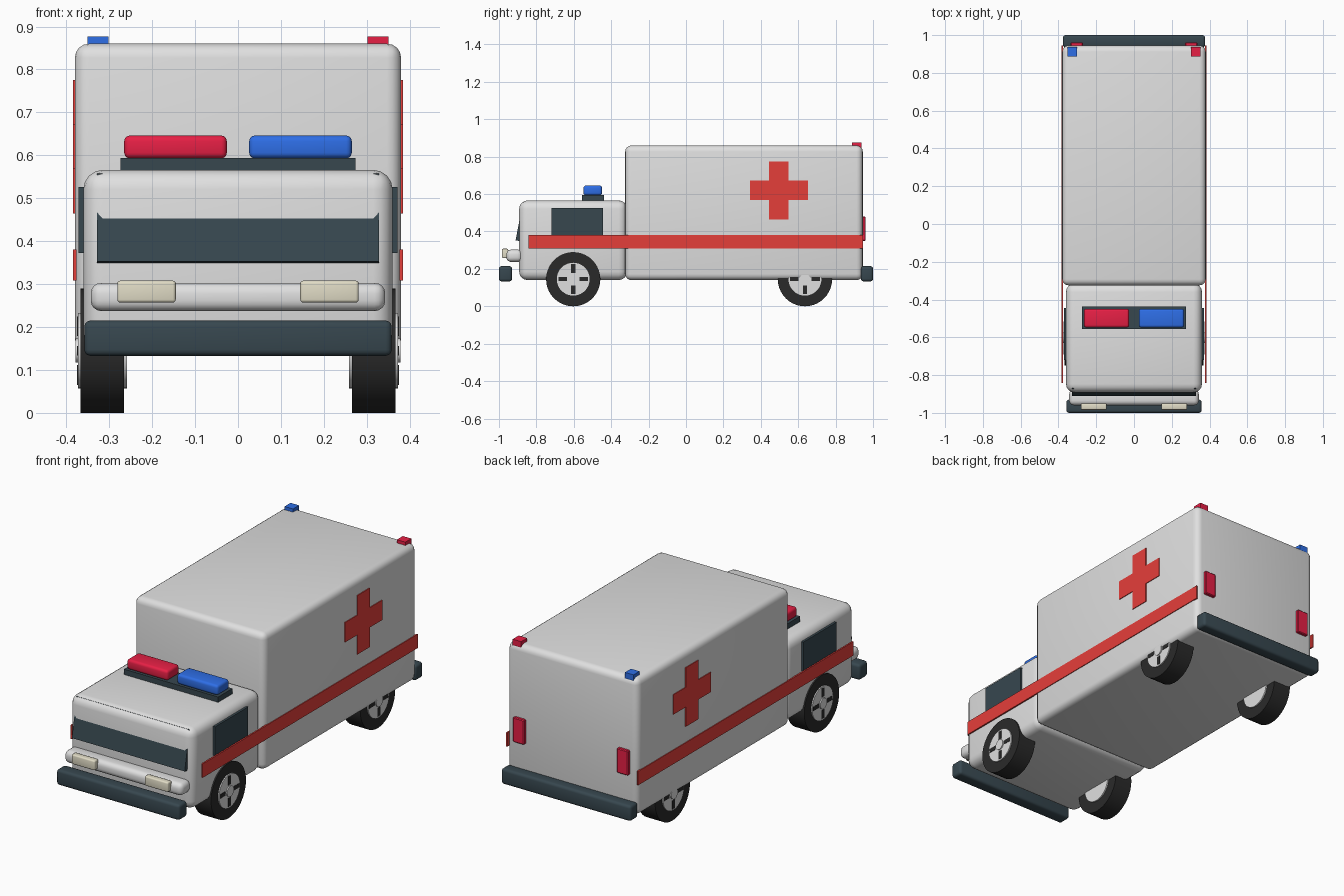
import bpy, bmesh, math
from mathutils import Matrix, Vector

if "Cube" in bpy.data.objects:
    bpy.data.objects.remove(bpy.data.objects["Cube"])


def material(name, hexcode):
    m = bpy.data.materials.new(name)
    rgb = [int(hexcode[i:i + 2], 16) / 255 for i in (0, 2, 4)]
    lin = [c / 12.92 if c <= 0.04045 else ((c + 0.055) / 1.055) ** 2.4 for c in rgb]
    m.diffuse_color = (*lin, 1)
    m.use_nodes = True
    m.node_tree.nodes["Principled BSDF"].inputs["Base Color"].default_value = m.diffuse_color
    return m


WHITE = material("body_white", "E0E0E0")
DARK = material("dark_slate", "37474F")
RED = material("stripe_red", "E53E3A")
LAMP_RED = material("lamp_red", "EA2046")
BLUE = material("lamp_blue", "2E6EE6")
CREAM = material("headlight_cream", "E1DCC6")
TIRE = material("tire_black", "2A2A2A")


def finish(name, bm, mat):
    bmesh.ops.recalc_face_normals(bm, faces=bm.faces)
    me = bpy.data.meshes.new(name)
    bm.to_mesh(me)
    bm.free()
    me.materials.append(mat)
    ob = bpy.data.objects.new(name, me)
    bpy.context.collection.objects.link(ob)
    bpy.ops.object.select_all(action='DESELECT')
    ob.select_set(True)
    bpy.context.view_layer.objects.active = ob
    bpy.ops.object.shade_smooth_by_angle(angle=math.radians(35))
    return ob


def box(name, lo, hi, mat, bevel=0, segments=4):
    lo, hi = Vector(lo), Vector(hi)
    bm = bmesh.new()
    bmesh.ops.create_cube(bm, size=1, matrix=Matrix.Translation((lo + hi) / 2)
                          @ Matrix.Diagonal((*(hi - lo), 1)))
    if bevel:
        bmesh.ops.bevel(bm, geom=bm.edges[:], offset=bevel, segments=segments,
                        profile=0.5, affect='EDGES', clamp_overlap=True)
    return finish(name, bm, mat)


def side_box(name, s, x0, x1, yz0, yz1, mat, bevel=0, segments=3):
    a, b = sorted((s * x0, s * x1))
    return box(name, (a, *yz0), (b, *yz1), mat, bevel, segments)


def prism(name, yz, x0, x1, mat):
    # outline in the side plane, extruded along x
    bm = bmesh.new()
    f = bm.faces.new([bm.verts.new((x0, y, z)) for y, z in yz])
    r = bmesh.ops.extrude_face_region(bm, geom=[f])
    bmesh.ops.translate(bm, vec=(x1 - x0, 0, 0),
                        verts=[v for v in r['geom'] if isinstance(v, bmesh.types.BMVert)])
    return finish(name, bm, mat)


def disc(name, x0, x1, y, z, r, mat, n=40):
    pts = [(y + r * math.cos(2 * math.pi * i / n), z + r * math.sin(2 * math.pi * i / n))
           for i in range(n)]
    return prism(name, pts, x0, x1, mat)


# Body and cab
box("rear_compartment", (-0.38, -0.325, 0.14), (0.38, 0.945, 0.86), WHITE, 0.033)
box("cab", (-0.36, -0.892, 0.14), (0.36, -0.315, 0.566), WHITE, 0.045)

# Slanted windshield slab, partly sunk into the cab
prism("windshield", [(-0.911, 0.353), (-0.872, 0.558), (-0.852, 0.554), (-0.891, 0.349)],
      -0.328, 0.328, DARK)

# Bumpers and grille
box("front_bumper", (-0.358, -1.0, 0.133), (0.358, -0.93, 0.215), DARK, 0.014, 3)
box("rear_bumper", (-0.377, 0.935, 0.133), (0.377, 1.0, 0.215), DARK, 0.014, 3)
box("grille_bar", (-0.343, -0.96, 0.237), (0.343, -0.875, 0.303), WHITE, 0.025, 4)

# Light bar on the cab
box("light_bar_base", (-0.274, -0.556, 0.56), (0.274, -0.438, 0.594), DARK)
box("light_bar_red", (-0.265, -0.548, 0.593), (-0.026, -0.449, 0.646), LAMP_RED, 0.013, 3)
box("light_bar_blue", (0.026, -0.548, 0.593), (0.265, -0.449, 0.646), BLUE, 0.013, 3)

# Paired parts
for s, side in ((-1, "left"), (1, "right")):
    side_box(side + "_headlight", s, 0.145, 0.281, (-0.984, 0.257), (-0.95, 0.308), CREAM, 0.007)
    side_box(side + "_cab_window", s, 0.355, 0.371, (-0.72, 0.372), (-0.445, 0.526), DARK)
    side_box(side + "_stripe", s, 0.376, 0.384, (-0.842, 0.308), (0.945, 0.381), RED)
    side_box(side + "_tail_light", s, 0.27, 0.335, (0.935, 0.35), (0.961, 0.48), LAMP_RED, 0.004, 1)
    side_box(side + "_roof_lamp", s, 0.302, 0.351, (0.888, 0.845), (0.938, 0.877),
             LAMP_RED if s > 0 else BLUE)

    # Medical cross plate
    a, b, cy, cz = 0.052, 0.155, 0.497, 0.62
    cross = []
    for k in range(4):
        c, d = round(math.cos(k * math.pi / 2)), round(math.sin(k * math.pi / 2))
        for u, v in ((b, -a), (b, a), (a, a)):
            cross.append((cy + u * c - v * d, cz + u * d + v * c))
    prism(side + "_cross", cross, s * 0.376, s * 0.384, RED)

    # Wheels: tire, rim, four slots and hub cap
    for y, end in ((-0.603, "front"), (0.636, "rear")):
        n, z = f"{end}_{side}_", 0.145
        disc(n + "tire", s * 0.265, s * 0.367, y, z, 0.145, TIRE)
        disc(n + "rim", s * 0.258, s * 0.373, y, z, 0.088, WHITE)
        for k in range(4):
            dy, dz = math.cos(k * math.pi / 2), math.sin(k * math.pi / 2)
            hy, hz = 0.011 + 0.012 * abs(dy), 0.011 + 0.012 * abs(dz)
            py, pz = y + 0.057 * dy, z + 0.057 * dz
            side_box(f"{n}rim_slot_{k}", s, 0.37, 0.3745,
                     (py - hy, pz - hz), (py + hy, pz + hz), TIRE)
        disc(n + "hub_cap", s * 0.36, s * 0.379, y, z, 0.028, WHITE, 24)
